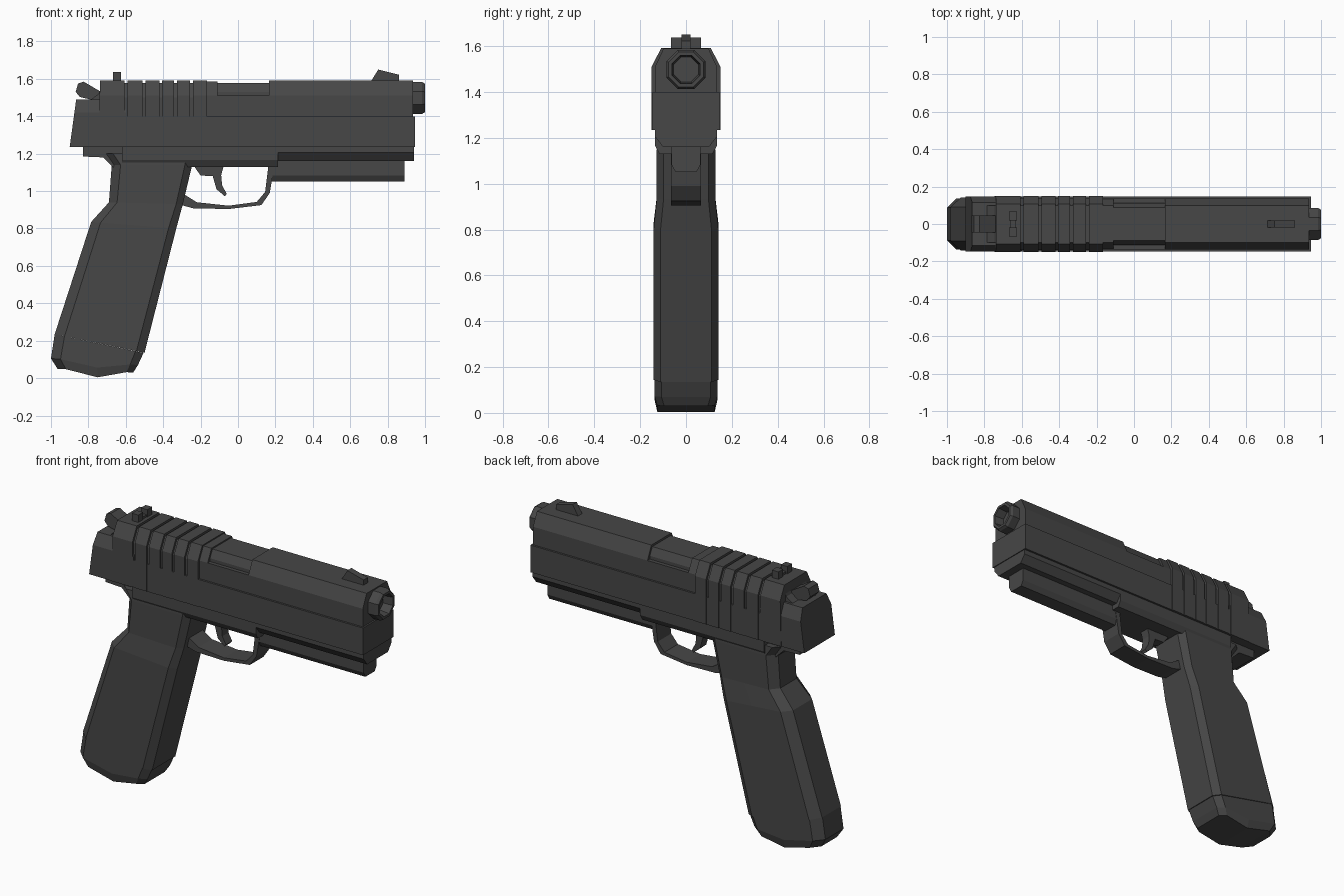
import bpy, bmesh, math

cube = bpy.data.objects.get("Cube")
if cube:
    bpy.data.objects.remove(cube, do_unlink=True)

gunmetal = bpy.data.materials.new("dark_gunmetal")
gunmetal.use_nodes = True
COLOUR = (0.063, 0.063, 0.063, 1)
gunmetal.diffuse_color = COLOUR
gunmetal.node_tree.nodes["Principled BSDF"].inputs["Base Color"].default_value = COLOUR


def finish(name, bm):
    bmesh.ops.recalc_face_normals(bm, faces=bm.faces)
    mesh = bpy.data.meshes.new(name)
    bm.to_mesh(mesh)
    bm.free()
    mesh.materials.append(gunmetal)
    obj = bpy.data.objects.new(name, mesh)
    bpy.context.collection.objects.link(obj)
    return obj


def loft(name, rings, caps=True):
    """Skin equal-length rings of points."""
    bm = bmesh.new()
    loops = [[bm.verts.new(p) for p in ring] for ring in rings]
    n = len(loops[0])
    for a, b in zip(loops, loops[1:]):
        for i in range(n):
            j = (i + 1) % n
            bm.faces.new((a[i], a[j], b[j], b[i]))
    if caps:
        # Strips across mirrored point pairs keep bent caps clean
        for ring in (loops[0], loops[-1]):
            for i in range(n // 2 - 1):
                bm.faces.new((ring[i], ring[i + 1], ring[n - 2 - i], ring[n - 1 - i]))
    return finish(name, bm)


def along_x(name, half, x0, x1, lean=0):
    """Extrude a mirrored (half width, z) outline along x; lean tilts the rear end."""
    ring = [(y, z) for y, z in half] + [(-y, z) for y, z in reversed(half)]
    z0 = half[0][1]
    rear = [(x0 + lean * (z - z0), y, z) for y, z in ring]
    return loft(name, [rear, [(x1, y, z) for y, z in ring]])


def side_plate(name, profile, half, y=0):
    """Extrude an (x, z) side profile across the width."""
    bm = bmesh.new()
    face = bm.faces.new([bm.verts.new((px, y - half, pz)) for px, pz in profile])
    new = bmesh.ops.extrude_face_region(bm, geom=[face])["geom"]
    bmesh.ops.translate(bm, vec=(0, 2 * half, 0),
                        verts=[v for v in new if isinstance(v, bmesh.types.BMVert)])
    return finish(name, bm)


def box(name, x, y, z):
    return side_plate(name, [(x[0], z[0]), (x[1], z[0]), (x[1], z[1]), (x[0], z[1])],
                      (y[1] - y[0]) / 2, (y[0] + y[1]) / 2)


# Slide: lower body, leaning rear block and slimmer front top
along_x("slide_lower", [(0.147, 1.235), (0.147, 1.40)], -0.62, 0.945)
along_x("slide_rear_block", [(0.147, 1.235), (0.147, 1.42), (0.115, 1.49)],
        -0.90, -0.60, lean=0.137)
along_x("slide_front_top", [(0.135, 1.40), (0.135, 1.51), (0.098, 1.59)], 0.165, 0.935)
along_x("slide_port_base", [(0.135, 1.40), (0.135, 1.51)], -0.165, 0.165)
along_x("barrel_chamber", [(0.112, 1.51), (0.112, 1.53), (0.088, 1.577)], -0.11, 0.165)
along_x("slide_port_rear", [(0.135, 1.40), (0.135, 1.51), (0.098, 1.585)], -0.165, -0.11)

# Serrated rear: recessed core with raised ribs between the grooves
along_x("serration_core", [(0.139, 1.235), (0.139, 1.50), (0.10, 1.578)], -0.72, -0.165)
grooves = [-0.745, -0.59, -0.495, -0.405, -0.325, -0.24, -0.165]
for i, (a, b) in enumerate(zip(grooves, grooves[1:])):
    last = i == len(grooves) - 2
    along_x("slide_rib", [(0.15, 1.235), (0.15, 1.51), (0.108, 1.592)],
            a, b if last else b - 0.016, lean=0.02 if i == 0 else 0)
side_plate("hammer_ramp", [(-0.80, 1.48), (-0.73, 1.48), (-0.73, 1.56), (-0.745, 1.52)], 0.10)

# Muzzle: octagonal tube with a closed bore
def octagon(x, r):
    return [(x, r * math.cos(math.radians(22.5 + 45 * k)),
             1.498 + r * math.sin(math.radians(22.5 + 45 * k))) for k in range(8)]


loft("muzzle", [octagon(0.90, 0.092), octagon(0.985, 0.092), octagon(1.0, 0.082),
                octagon(1.0, 0.066), octagon(0.94, 0.058), octagon(0.94, 0.001)], caps=False)

# Sights
side_plate("front_sight", [(0.71, 1.585), (0.75, 1.65), (0.86, 1.622), (0.86, 1.585)], 0.02)
for s in (-1, 1):
    y = sorted((s * 0.02, s * 0.066))
    box("rear_sight", (-0.668, -0.625), y, (1.585, 1.637))
box("rear_sight_base", (-0.66, -0.63), (-0.06, 0.06), (1.585, 1.605))

# Hammer
side_plate("hammer", [(-0.74, 1.49), (-0.79, 1.49), (-0.845, 1.503), (-0.868, 1.53),
                      (-0.855, 1.575), (-0.825, 1.585), (-0.74, 1.535)], 0.045)

# Frame with dust cover, accessory rail and rear tang
along_x("frame", [(0.07, 1.13), (0.115, 1.13), (0.135, 1.165), (0.135, 1.24)], -0.62, 0.215)
along_x("dust_cover", [(0.10, 1.16), (0.135, 1.205), (0.135, 1.24)], 0.20, 0.94)
along_x("accessory_rail", [(0.045, 1.05), (0.063, 1.082), (0.063, 1.17)], 0.165, 0.89)
side_plate("tang", [(-0.83, 1.24), (-0.83, 1.185), (-0.72, 1.18), (-0.64, 1.10),
                    (-0.55, 1.10), (-0.55, 1.24)], 0.09)

# Grip: chamfered sections, each given by back point, front point, half width, sag
def grip_ring(back, front, half, sag=0):
    outline = [(0, half - 0.05), (0.11, half), (0.53, half), (0.91, half), (1, half - 0.03)]
    pts = []
    for t, y in outline:
        drop = sag if t == 0.53 else 0
        pts.append((back[0] + t * (front[0] - back[0]), y,
                    back[1] + t * (front[1] - back[1]) - drop))
    return pts + [(x, -y, z) for x, y, z in reversed(pts)]


loft("grip", [
    grip_ring((-0.72, 1.20), (-0.24, 1.20), 0.125),
    grip_ring((-0.675, 1.14), (-0.245, 1.14), 0.128),
    grip_ring((-0.69, 0.94), (-0.295, 0.93), 0.128),
    grip_ring((-0.785, 0.835), (-0.33, 0.80), 0.141),
    grip_ring((-0.98, 0.235), (-0.50, 0.135), 0.141)])
loft("magazine_base", [
    grip_ring((-0.98, 0.235), (-0.505, 0.135), 0.137),
    grip_ring((-1.0, 0.105), (-0.535, 0.07), 0.137, 0.03),
    grip_ring((-0.965, 0.05), (-0.56, 0.03), 0.125, 0.035)])

# Trigger guard: strip swept between outer and inner lines
outer = [(-0.32, 0.93), (-0.24, 0.908), (-0.05, 0.904), (0.125, 0.925), (0.17, 0.99), (0.195, 1.14)]
inner = [(-0.30, 0.99), (-0.22, 0.94), (-0.05, 0.922), (0.10, 0.942), (0.145, 0.995), (0.163, 1.14)]
loft("trigger_guard", [[(a[0], 0.065, a[1]), (b[0], 0.065, b[1]),
                        (b[0], -0.065, b[1]), (a[0], -0.065, a[1])]
                       for a, b in zip(outer, inner)])

# Trigger
side_plate("trigger", [(-0.24, 1.14), (-0.20, 1.083), (-0.135, 1.08), (-0.115, 1.01),
                       (-0.07, 0.972), (-0.06, 0.985), (-0.085, 1.03), (-0.09, 1.085),
                       (-0.075, 1.14)], 0.03)
